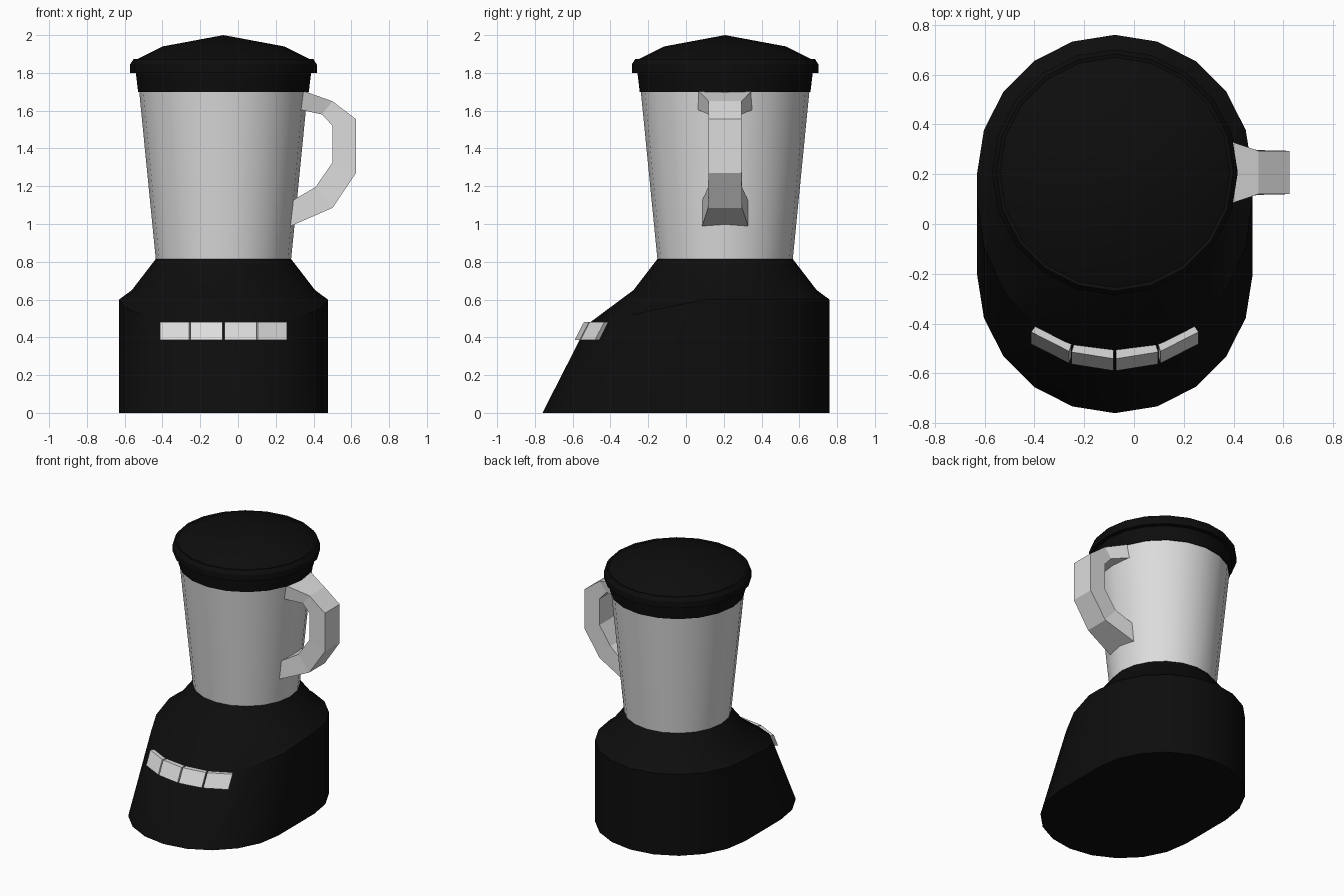
import bpy, bmesh
from math import sin, cos, pi, radians

CX, CY, R, SIDES = -0.077, 0.207, 0.553, 20

default = bpy.data.objects.get("Cube")
if default:
    bpy.data.objects.remove(default, do_unlink=True)


def material(name, value):
    m = bpy.data.materials.new(name)
    m.use_nodes = True
    color = (value, value, value, 1)
    m.diffuse_color = color
    m.node_tree.nodes["Principled BSDF"].inputs["Base Color"].default_value = color
    return m


black = material("black plastic", 0.004)
silver = material("light grey", 0.72)


def loft(name, rings, mat, smooth=None):
    """Skin a stack of equal rings and cap both ends."""
    bm = bmesh.new()
    loops = [[bm.verts.new(p) for p in ring] for ring in rings]
    n = len(rings[0])
    for a, b in zip(loops, loops[1:]):
        for i in range(n):
            j = (i + 1) % n
            bm.faces.new((a[i], a[j], b[j], b[i]))
    bm.faces.new(loops[0][::-1])
    bm.faces.new(loops[-1])
    bmesh.ops.remove_doubles(bm, verts=bm.verts, dist=0.0005)
    bmesh.ops.recalc_face_normals(bm, faces=bm.faces)
    mesh = bpy.data.meshes.new(name)
    bm.to_mesh(mesh)
    bm.free()
    mesh.materials.append(mat)
    obj = bpy.data.objects.new(name, mesh)
    bpy.context.collection.objects.link(obj)
    if smooth:
        bpy.ops.object.select_all(action="DESELECT")
        obj.select_set(True)
        bpy.context.view_layer.objects.active = obj
        bpy.ops.object.shade_smooth_by_angle(angle=radians(smooth))
    return obj


def circle(r, z):
    steps = [2 * pi * i / SIDES for i in range(SIDES)]
    return [(CX + r * cos(a), CY + r * sin(a), z) for a in steps]


def slant(z):
    """Forward shift of the sloping front at height z."""
    return 0.414 - 0.51 * z


# Base: round back, sheared front, collar narrowing to the jug
half = SIDES // 2
back = [pi * i / half for i in range(half + 1)]
front = [a + pi for a in back]


def base_ring(r, height, shifted):
    ring = [(CX + r * cos(a), CY + r * sin(a), height(0)) for a in back]
    for a in front:
        z = height(-sin(a))
        shift = slant(z) if shifted else 0
        ring.append((CX + r * cos(a), CY + r * sin(a) - shift, z))
    return ring


loft("base", [
    base_ring(R, lambda t: 0, True),
    base_ring(R, lambda t: 0.6 - 0.13 * t, True),
    base_ring(0.485, lambda t: 0.65, False),
    base_ring(0.358, lambda t: 0.815, False),
], black, 30)

# Tapered jug
loft("jug", [circle(0.358, 0.81), circle(0.447, 1.71)], silver, 30)

# Lid: skirt, overhanging rim and shallow dome
lid_profile = [(0.452, 1.70), (0.464, 1.80), (0.494, 1.80), (0.494, 1.845),
               (0.476, 1.873), (0.462, 1.87), (0.322, 1.94), (0.0002, 2.0)]
loft("lid", [circle(r, z) for r, z in lid_profile], black, 30)

# Handle: outer x, z, inner x, z, half width for each cross-section
sections = [
    (0.33, 1.71, 0.33, 1.605, 0.145),
    (0.50, 1.65, 0.445, 1.58, 0.087),
    (0.625, 1.555, 0.50, 1.52, 0.087),
    (0.625, 1.27, 0.50, 1.325, 0.087),
    (0.50, 1.085, 0.41, 1.195, 0.09),
    (0.27, 0.985, 0.28, 1.12, 0.123),
]
loft("handle", [
    [(ox, CY - w, oz), (ox, CY + w, oz), (ix, CY + w, iz), (ix, CY - w, iz)]
    for ox, oz, ix, iz, w in sections
], silver)


# Row of push buttons following the sloping front
def button_point(angle, r, z):
    return (CX + r * sin(angle), CY - r * cos(angle) - slant(z), z)


low, high, inner, outer = 0.385, 0.48, 0.515, 0.579
for i in range(4):
    a = radians(18 * (i - 2) + 0.5)
    b = radians(18 * (i - 1) - 0.5)
    loft(f"button_{i + 1}", [
        [button_point(a, inner, z), button_point(a, outer, z),
         button_point(b, outer, z), button_point(b, inner, z)]
        for z in (low, high)
    ], silver)
